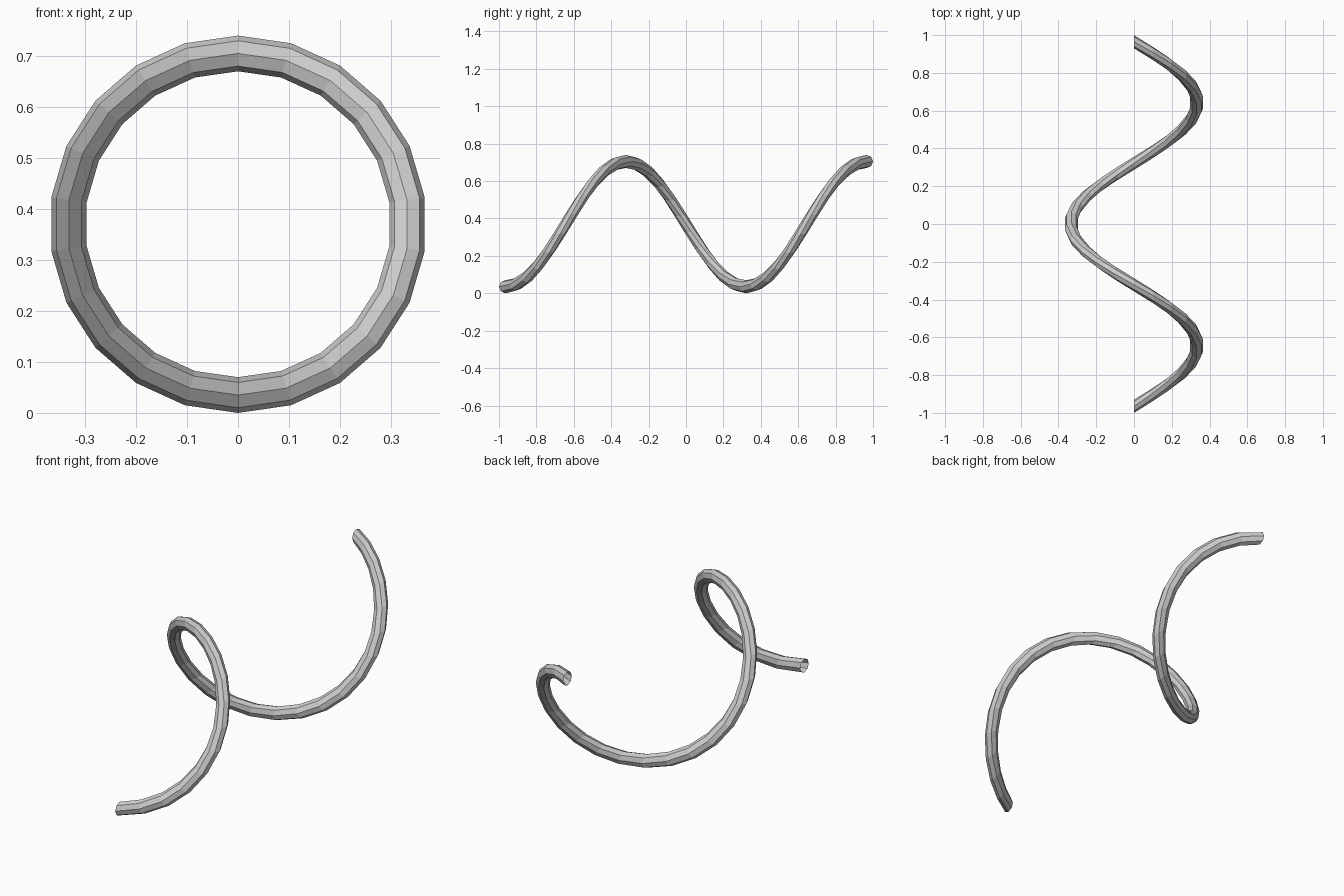
import bpy, bmesh, math

if "Cube" in bpy.data.objects:
    bpy.data.objects.remove(bpy.data.objects["Cube"])

R, r = 0.335, 0.035       # coil radius, tube radius
SEGS, SIDES = 33, 8       # 1.5 turns, 11 steps per half turn
Y0 = 1 - r                # half length between end profile centres

bm = bmesh.new()
rings = []
for i in range(SEGS + 1):
    t = i / SEGS
    a = 3 * math.pi * t
    ring = []
    # the round profile stays in the radial plane through the coil axis
    for k in range(SIDES):
        b = 2 * math.pi * k / SIDES
        rad = R + r * math.cos(b)
        y = -Y0 + 2 * Y0 * t + r * math.sin(b)
        ring.append(bm.verts.new((rad * math.sin(a), y, R + r - rad * math.cos(a))))
    rings.append(ring)

# tube skin, open at both ends
for p, q in zip(rings, rings[1:]):
    for k in range(SIDES):
        n = (k + 1) % SIDES
        bm.faces.new((p[k], p[n], q[n], q[k]))
bmesh.ops.recalc_face_normals(bm, faces=bm.faces)

me = bpy.data.meshes.new("coil_tube")
bm.to_mesh(me)
bm.free()
bpy.context.collection.objects.link(bpy.data.objects.new("coil_tube", me))
